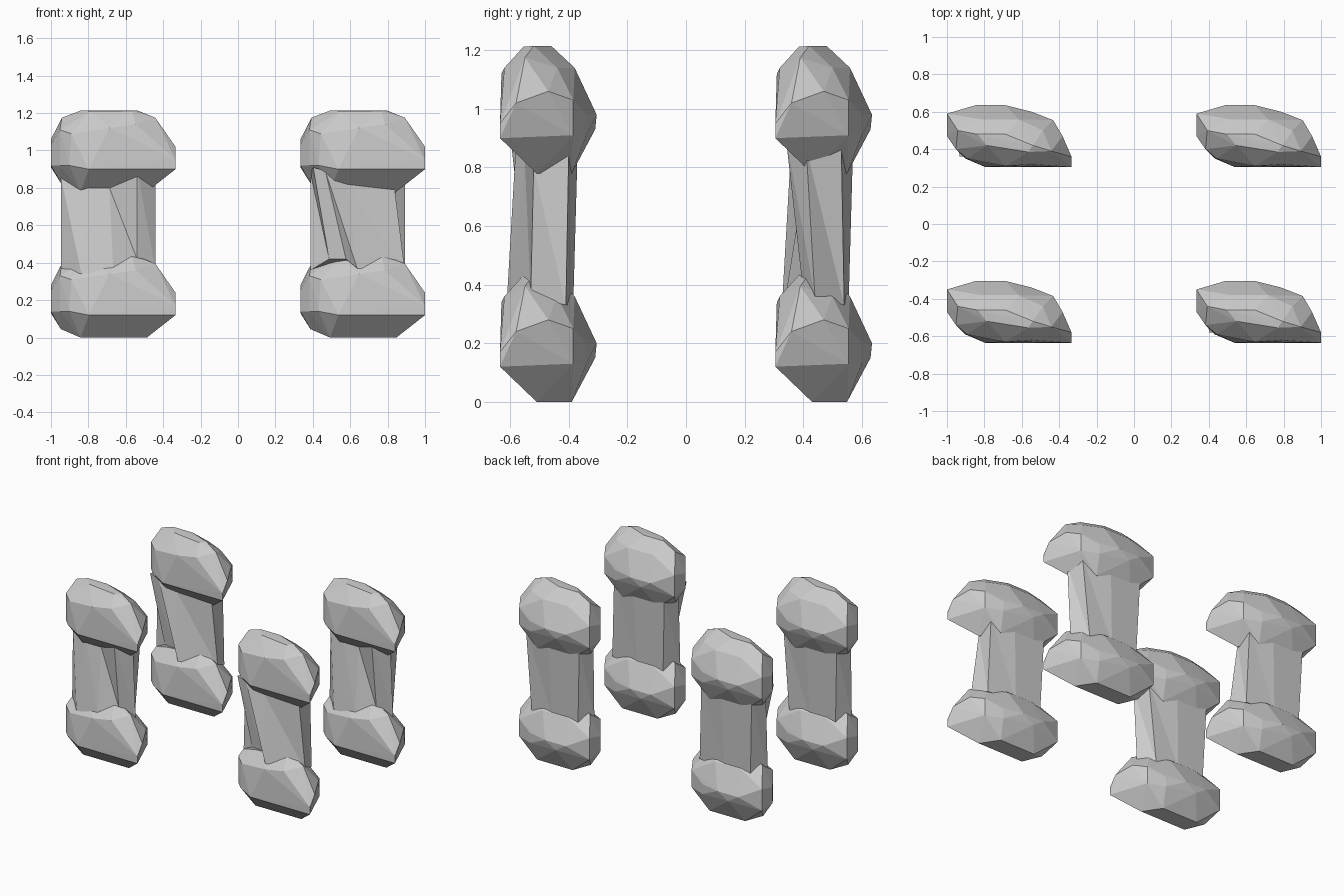
import bpy, bmesh

if "Cube" in bpy.data.objects:
    bpy.data.objects.remove(bpy.data.objects["Cube"])

# Angular boulder, described by its corner points (local to one unit)
ROCK = [
    # top plate and upper shoulder
    (-.17, .01, .435), (-.02, .01, .435), (.127, -.05, .435), (.10, -.085, .432), (-.12, -.05, .43),
    (-.275, .03, .395), (.225, -.08, .395), (-.15, .09, .36), (.05, .09, .36), (.18, .03, .36),
    # front face
    (-.13, -.165, .12), (.333, -.165, .12), (.333, -.165, .17), (-.02, -.16, .34), (.12, -.15, .36),
    (.333, -.11, .24),
    # left end
    (-.333, 0, .25), (-.333, .12, .28), (-.333, .12, .13), (-.333, 0, .14),
    (-.285, -.07, .14), (-.285, -.07, .33), (-.235, -.12, .14), (-.225, -.12, .31),
    # back and right end
    (-.18, .165, .2), (-.02, .165, .2), (-.1, .16, .15), (.12, .13, .2), (.12, .13, .13),
    (.235, .085, .25), (.235, .085, .13), (.285, 0, .28),
    # base
    (-.175, -.04, 0), (.18, -.04, 0), (.1, .08, 0), (-.175, .08, 0), (-.28, .03, .045),
]

# Pillar cross-sections: lower ring and upper ring
PILLAR_A = (
    [(-.28, -.01, .36), (-.17, -.12, .34), (0, -.13, .36), (.127, -.075, .42),
     (.225, -.03, .36), (.15, .07, .33), (-.02, .085, .33), (-.22, .085, .33)],
    [(-.28, .0, .86), (-.135, -.06, .80), (-.02, -.06, .80), (.127, -.13, .91),
     (.225, -.06, .87), (.20, .06, .88), (0, .10, .86), (-.24, .10, .88)],
)
PILLAR_B = (
    [(-.28, -.02, .36), (-.18, -.07, .42), (-.09, -.08, .42), (-.03, -.14, .37),
     (.225, -.06, .36), (.19, .06, .33), (-.02, .085, .33), (-.22, .085, .33)],
    [(-.28, .0, .88), (-.265, -.11, .91), (-.20, -.11, .89), (-.08, -.08, .82),
     (.17, -.05, .80), (.17, .07, .88), (0, .10, .86), (-.24, .10, .88)],
)


def make_object(bm, name, location):
    bmesh.ops.recalc_face_normals(bm, faces=bm.faces)
    mesh = bpy.data.meshes.new(name)
    bm.to_mesh(mesh)
    bm.free()
    obj = bpy.data.objects.new(name, mesh)
    obj.location = location
    bpy.context.collection.objects.link(obj)
    return obj


def boulder(name, location):
    bm = bmesh.new()
    verts = [bm.verts.new(p) for p in ROCK]
    hull = bmesh.ops.convex_hull(bm, input=verts)
    loose = set(hull["geom_interior"]) | set(hull["geom_unused"])
    bmesh.ops.delete(bm, geom=[v for v in loose if isinstance(v, bmesh.types.BMVert)], context='VERTS')
    return make_object(bm, name, location)


def pillar(name, rings, location):
    bm = bmesh.new()
    low, high = [[bm.verts.new(p) for p in ring] for ring in rings]
    n = len(low)
    for i in range(n):
        j = (i + 1) % n
        bm.faces.new((low[i], low[j], high[i]))
        bm.faces.new((low[j], high[j], high[i]))
    bm.faces.new(low[::-1])
    bm.faces.new(high)
    return make_object(bm, name, location)


# Four units, each a pillar between two boulders
for side, x in (("left", -.667), ("right", .667)):
    for end, y in (("front", -.47), ("back", .47)):
        tag = f"{end}_{side}"
        boulder(f"base_boulder_{tag}", (x, y, 0))
        boulder(f"top_boulder_{tag}", (x, y, .78))
        rings = PILLAR_A if tag in ("front_left", "back_right") else PILLAR_B
        pillar(f"pillar_{tag}", rings, (x, y, 0))
